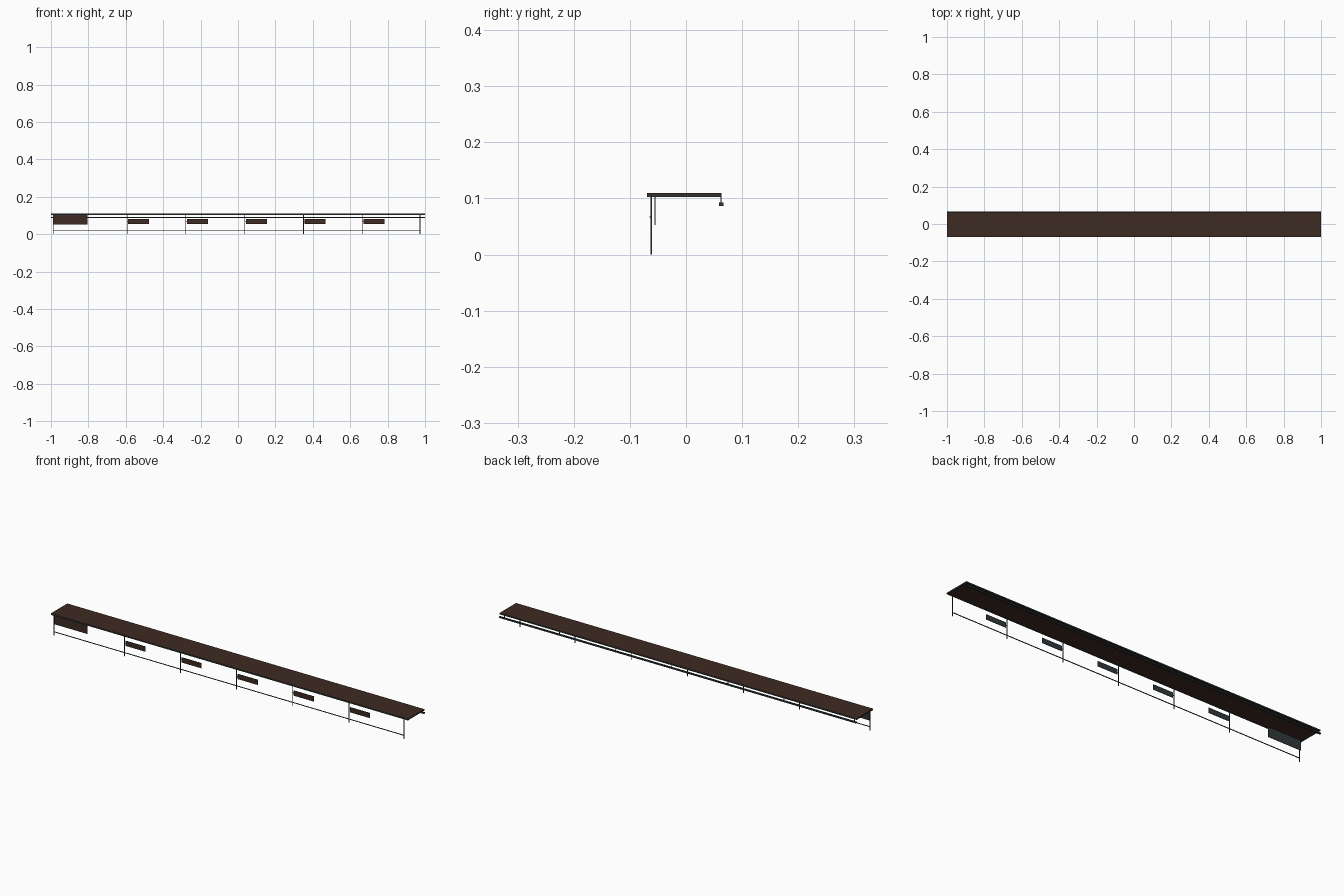
import bpy

default = bpy.data.objects.get("Cube")
if default:
    bpy.data.objects.remove(default, do_unlink=True)


def material(name, rgb):
    m = bpy.data.materials.new(name)
    m.use_nodes = True
    color = (*rgb, 1.0)
    m.diffuse_color = color
    m.node_tree.nodes["Principled BSDF"].inputs["Base Color"].default_value = color
    return m


WOOD = material("dark brown wood", (0.048, 0.024, 0.016))
METAL = material("slate metal", (0.030, 0.039, 0.043))


def box(name, mat, x, y, z):
    """Box given by its (min, max) range on each axis."""
    ranges = (x, y, z)
    bpy.ops.mesh.primitive_cube_add(size=1, location=[(a + b) / 2 for a, b in ranges])
    ob = bpy.context.object
    ob.name = name
    ob.scale = [b - a for a, b in ranges]
    bpy.ops.object.transform_apply(location=False, rotation=False, scale=True)
    ob.data.materials.append(mat)
    return ob


def sign(name, x, y, z):
    """Metal board faced with wood on the front."""
    ob = box(name, METAL, x, y, z)
    ob.data.materials.append(WOOD)
    for face in ob.data.polygons:
        if face.normal.y < -0.5:
            face.material_index = 1


FRONT, BACK = -0.069, 0.0625     # canopy edges
POST_Y = -0.062
R = 0.0016                       # half thickness of the bars
UNDER, TOP = 0.103, 0.110
TRIM = 0.003

# Canopy deck with a metal frame around its lower edge
box("canopy_deck", WOOD, (-1, 1), (FRONT, BACK), (0.1065, TOP))
for name, y in (("front", FRONT), ("back", BACK - TRIM)):
    box(f"canopy_{name}_trim", METAL, (-1, 1), (y, y + TRIM), (UNDER, 0.1065))
for name, x in (("right", -1), ("left", 1 - TRIM)):
    box(f"canopy_{name}_trim", METAL, (x, x + TRIM),
        (FRONT + TRIM, BACK - TRIM), (UNDER, 0.1065))
# Thin metal lip on the long edges
box("front_lip", METAL, (-1, 1), (FRONT - 0.0005, FRONT), (UNDER, TOP - 0.0005))
box("back_lip", METAL, (-1, 1), (BACK, BACK + 0.0005), (UNDER, TOP - 0.0005))

# Posts, rear hangers and small signs
posts = (-0.988, -0.593, -0.279, 0.036, 0.350, 0.665, 0.973)
for i, x in enumerate(posts):
    box(f"post_{i}", METAL, (x - R, x + R), (POST_Y - R, POST_Y + R), (0, UNDER))
    box(f"rear_hanger_{i}", METAL, (x - R, x + R), (BACK - 0.001, BACK + 0.001), (0.09, UNDER))
    if 0 < i < len(posts) - 1:
        sign(f"small_sign_{i}", (x + 0.006, x + 0.118),
             (POST_Y - 0.001, POST_Y + 0.001), (0.054, 0.080))
        box(f"sign_bracket_{i}", METAL, (x - R, x + 0.007),
            (POST_Y - 0.003, POST_Y), (0.066, 0.068))

# Long rails
box("lower_rail", METAL, (posts[0], posts[-1]),
    (POST_Y - R, POST_Y + R), (0.0165, 0.0195))
box("rear_rail", METAL, (-1, 1), (0.059, 0.067), (0.0865, 0.093))

# Large sign hanging under the canopy
sign("large_sign", (-0.988, -0.805), (-0.056, -0.054), (0.053, UNDER))
